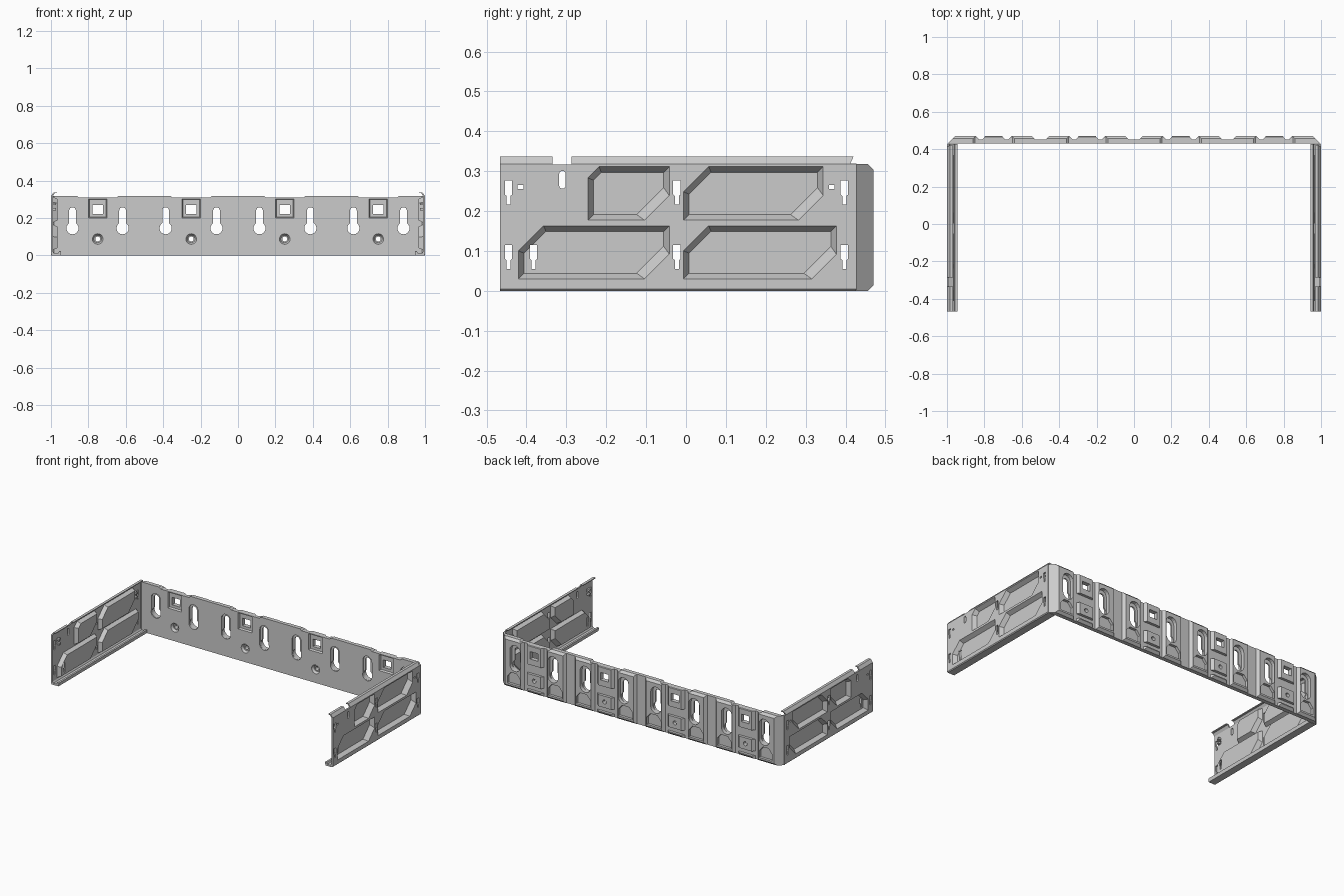
import bpy, bmesh
from math import sin, cos, asin, pi, radians

if "Cube" in bpy.data.objects:
    bpy.data.objects.remove(bpy.data.objects["Cube"])


def solid(bm, a, b):
    """Closed solid between two matching 3D loops."""
    va, vb = [bm.verts.new(p) for p in a], [bm.verts.new(p) for p in b]
    faces = [bm.faces.new(va), bm.faces.new(vb[::-1])]
    n = len(va)
    for i in range(n):
        j = (i + 1) % n
        faces.append(bm.faces.new((va[j], va[i], vb[i], vb[j])))
    bmesh.ops.recalc_face_normals(bm, faces=faces)


def along_x(bm, a, x0, x1, b=None):
    solid(bm, [(x0, y, z) for y, z in a], [(x1, y, z) for y, z in (b or a)])


def along_y(bm, a, y0, y1, b=None):
    solid(bm, [(x, y0, z) for x, z in a], [(x, y1, z) for x, z in (b or a)])


def rect(u0, u1, v0, v1):
    return [(u0, v0), (u1, v0), (u1, v1), (u0, v1)]


def circle(u, v, r, n=20):
    return [(u + r * cos(2 * pi * i / n), v + r * sin(2 * pi * i / n)) for i in range(n)]


def keyhole(u, v, r, w, top):
    """Round hole with a narrower round-topped slot above (w == r gives a capsule)."""
    a = asin(w / r)
    pts = []
    for i in range(17):
        t = pi / 2 + a + (2 * pi - 2 * a) * i / 16
        pts.append((u + r * cos(t), v + r * sin(t)))
    for i in range(9):
        t = pi * i / 8
        pts.append((u + w * cos(t), top - w + w * sin(t)))
    return pts


def make(name, bm):
    me = bpy.data.meshes.new(name)
    bm.to_mesh(me)
    bm.free()
    ob = bpy.data.objects.new(name, me)
    bpy.context.collection.objects.link(ob)
    return ob


def boolean(ob, op, fill):
    """Apply a boolean with a tool mesh filled by the given function."""
    bm = bmesh.new()
    fill(bm)
    tool = make("tool", bm)
    tool.hide_render = True
    m = ob.modifiers.new("bool", 'BOOLEAN')
    m.operation, m.object, m.solver = op, tool, 'EXACT'
    dg = bpy.context.evaluated_depsgraph_get()
    me = bpy.data.meshes.new_from_object(ob.evaluated_get(dg))
    ob.modifiers.clear()
    ob.data = me
    bpy.data.objects.remove(tool)


# Rear wall: plan outline with raised ribs, extruded upward
RIBS = [(0.03, 0.17), (0.19, 0.31), (0.33, 0.47), (0.53, 0.67), (0.69, 0.81)]
half = []
for a, b in RIBS:
    half += [(a, .453), (a + .015, .47), (b - .015, .47), (b, .453)]
half += [(.83, .453), (.845, .47), (.955, .47), (1, .425), (.99, .425), (.985, .43)]
plan = half + [(-x, y) for x, y in half[::-1]]
bm = bmesh.new()
solid(bm, [(x, y, 0) for x, y in plan], [(x, y, .318) for x, y in plan])
wall = make("rear_wall", bm)

KEYS = [s * x for x in (.115, .387, .617, .885) for s in (-1, 1)]
TABS = [-.75, -.25, .25, .75]


def edge_chamfers(bm):
    along_x(bm, [(.455, .319), (.48, .319), (.48, .294)], -1.1, 1.1)
    along_x(bm, [(.455, -.001), (.48, -.001), (.48, .024)], -1.1, 1.1)


def tab_dips(bm):
    for x in TABS:
        along_y(bm, [(x - .1, .308), (x + .1, .308), (x + .12, .325), (x - .12, .325)], .4, .5)


def key_pockets(bm):
    for x in KEYS:
        along_y(bm, keyhole(x, .15, .037, .037, .28), .447, .5)


def lower_pockets(bm):
    for a, b in (RIBS[0], RIBS[2], RIBS[3], (.83, .96)):
        for s in (-1, 1):
            trap = [(s * x, z) for x, z in
                    ((a + .02, .025), (b - .02, .025), (b - .02, .07), (b - .045, .1),
                     (a + .045, .1), (a + .02, .07))]
            along_y(bm, trap, .453, .5)


def tab_pockets(bm):
    for x in TABS:
        along_y(bm, rect(x - .07, x + .07, .125, .185), .453, .5)
        along_y(bm, rect(x - .07, x + .07, .02, .05), .453, .5)


def front_recesses(bm):
    for x in KEYS:
        along_y(bm, keyhole(x, .145, .033, .032, .27), .42, .438)
    for x in TABS:
        along_y(bm, rect(x - .053, x + .053, .196, .306), .42, .430 + .012,
                rect(x - .045, x + .045, .205, .298))
        along_y(bm, circle(x, .087, .034), .42, .445, circle(x, .087, .02))


def through_holes(bm):
    for x in KEYS:
        along_y(bm, keyhole(x, .145, .0325, .018, .257), .4, .5)
    for x in TABS:
        along_y(bm, rect(x - .028, x + .028, .222, .27), .4, .5)
        along_y(bm, circle(x, .087, .013), .4, .5)


for f in (edge_chamfers, tab_dips, key_pockets, lower_pockets, tab_pockets,
          front_recesses, through_holes):
    boolean(wall, 'DIFFERENCE', f)

# Side arm: sheet with sloped top flange and bottom foot, mirrored
bm = bmesh.new()
profile = [(1, .005), (1, .318), (.985, .337), (.968, .337), (.968, .332), (.98, .332),
           (.99, .316), (.99, .02), (.984, .011), (.962, .011), (.957, .022), (.945, .022),
           (.948, 0), (.995, 0)]
along_y(bm, profile, -.467, .428)
arm = make("side_arms", bm)

PANELS = [(-.246, -.042, .177, .311, .028, .062), (-.006, .344, .177, .311, .063, .062),
          (-.42, -.042, .03, .163, .063, .062), (-.006, .377, .03, .163, .063, .062)]


def panel(y0, y1, z0, z1, tl, br, d):
    """Rectangle inset by d, with its upper-left and lower-right corners cut."""
    y0, y1, z0, z1 = y0 + d, y1 - d, z0 + d, z1 - d
    tl, br = tl - .586 * d, br + .4 * d
    return [(y0, z0), (y1 - br, z0), (y1, z0 + br), (y1, z1), (y0 + tl, z1), (y0, z1 - tl)]


def pan_shells(bm):
    for p in PANELS:
        along_x(bm, panel(*p, -.004), .995, .966, panel(*p, .009))


def louvres(bm):
    for y in (-.415, .365):
        for z in (.246, .274):
            along_x(bm, rect(y - .008, y + .008, z - .006, z + .006), .995, .972)


def pan_hollows(bm):
    for p in PANELS:
        along_x(bm, panel(*p, -.0006), 1.001, .974, panel(*p, .014))


def arm_slots(bm):
    for y, z in ((-.445, .276), (-.023, .276), (.397, .276), (-.445, .115),
                 (-.023, .115), (.397, .115), (-.382, .115)):
        along_x(bm, [(y - .009, z), (y - .009, z - .035), (y - .005, z - .038),
                     (y - .005, z - .06), (y + .005, z - .06), (y + .005, z - .038),
                     (y + .009, z - .035), (y + .009, z)], .94, 1.02)
    for y in (-.415, .365):
        along_x(bm, rect(y - .007, y + .007, .255, .265), .94, 1.02)
    along_x(bm, keyhole(-.31, .264, .008, .008, .301), .94, 1.02)


def flange_notches(bm):
    along_x(bm, rect(-.335, -.287, .317, .35), .94, 1.02)
    along_x(bm, [(.412, .319), (.44, .319), (.44, .345), (.424, .345)], .94, 1.02)


boolean(arm, 'UNION', pan_shells)
boolean(arm, 'UNION', louvres)
for f in (pan_hollows, arm_slots, flange_notches):
    boolean(arm, 'DIFFERENCE', f)
m = arm.modifiers.new("mirror", 'MIRROR')
m.use_axis = (True, False, False)
m.use_mirror_merge = False
